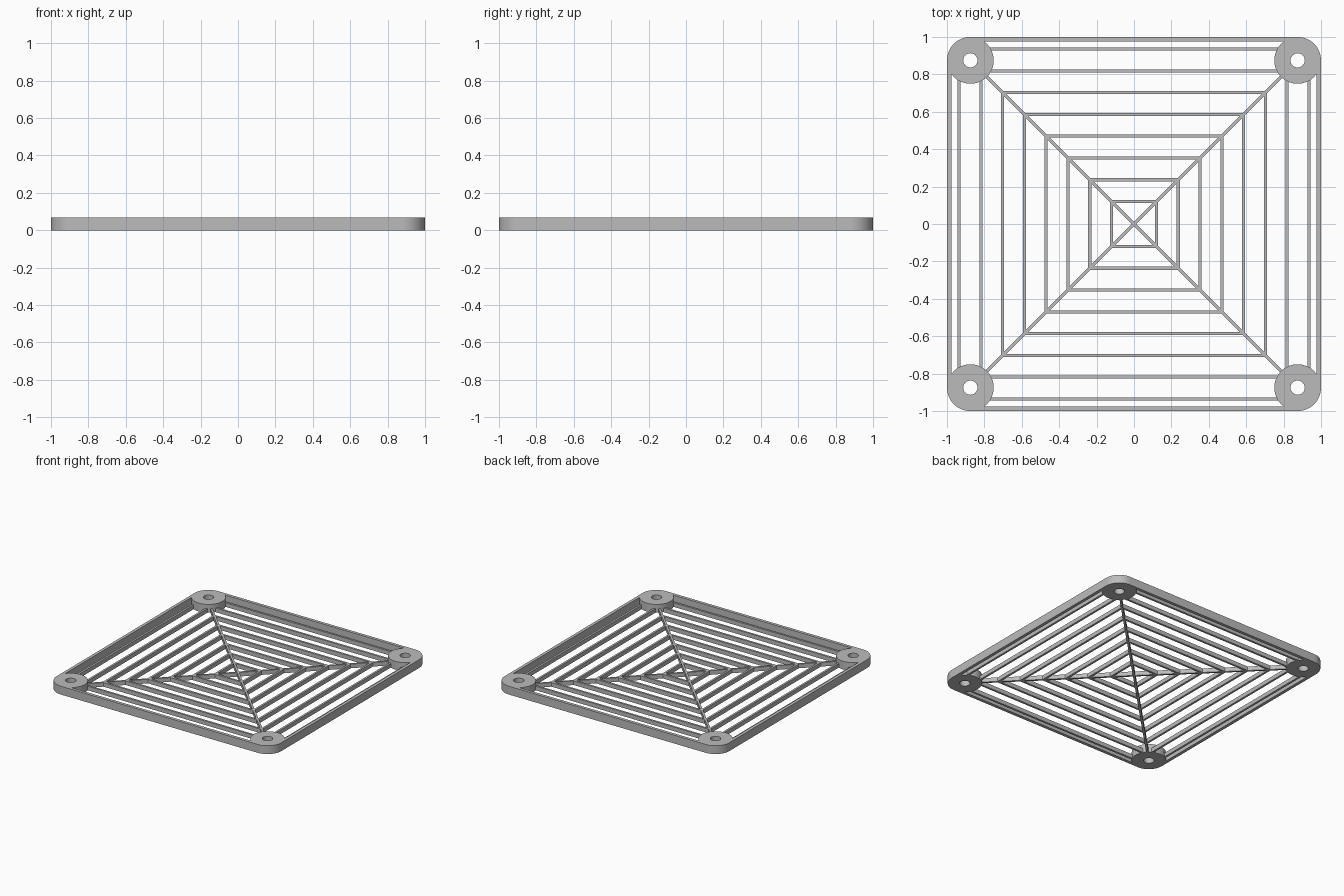
import bpy
import bmesh
from math import cos, sin, pi, radians, sqrt

if "Cube" in bpy.data.objects:
    bpy.data.objects.remove(bpy.data.objects["Cube"])

HEIGHT = 0.067      # frame and corner bosses
BAR_HEIGHT = 0.033  # grille bars sit low in the frame
BAR = 0.0165        # bar width
HOLE_POS = 0.875
BOSS_RADIUS = 0.125

grey = bpy.data.materials.new("plain grey")
grey.use_nodes = True
grey.diffuse_color = (0.5, 0.5, 0.5, 1)
grey.node_tree.nodes["Principled BSDF"].inputs["Base Color"].default_value = (0.5, 0.5, 0.5, 1)


def finish(name, bm):
    bmesh.ops.recalc_face_normals(bm, faces=bm.faces)
    mesh = bpy.data.meshes.new(name)
    bm.to_mesh(mesh)
    bm.free()
    mesh.materials.append(grey)
    obj = bpy.data.objects.new(name, mesh)
    bpy.context.collection.objects.link(obj)
    bpy.ops.object.select_all(action="DESELECT")
    obj.select_set(True)
    bpy.context.view_layer.objects.active = obj
    bpy.ops.object.shade_smooth_by_angle(angle=radians(30))
    return obj


def hollow_prism(name, outer, inner, height):
    """Upright wall between two matching outlines."""
    bm = bmesh.new()
    loops = [[bm.verts.new((x, y, z)) for x, y in pts]
             for pts, z in ((outer, 0), (outer, height), (inner, height), (inner, 0))]
    n = len(outer)
    for a in range(4):
        la, lb = loops[a], loops[(a + 1) % 4]
        for i in range(n):
            j = (i + 1) % n
            bm.faces.new((la[i], la[j], lb[j], lb[i]))
    return finish(name, bm)


def circle(cx, cy, radius, count=48):
    return [(cx + radius * cos(2 * pi * i / count), cy + radius * sin(2 * pi * i / count))
            for i in range(count)]


def square(half):
    return [(half, half), (-half, half), (-half, -half), (half, -half)]


def rounded_square(radius, steps=12):
    pts = []
    for k, (cx, cy) in enumerate(square(HOLE_POS)):
        for i in range(steps + 1):
            a = pi / 2 * (k + i / steps)
            pts.append((cx + radius * cos(a), cy + radius * sin(a)))
    return pts


# Outer frame with rounded corners
hollow_prism("outer_frame", rounded_square(BOSS_RADIUS), rounded_square(0.1), HEIGHT)

# Corner bosses with screw holes
for side, (cx, cy) in zip(("back_left", "back_right", "front_right", "front_left"), square(HOLE_POS)):
    hollow_prism("screw_boss_" + side, circle(cx, cy, BOSS_RADIUS), circle(cx, cy, 0.038), HEIGHT)

# Concentric square bars
for k in range(8):
    half = 0.12 + 0.1165 * k
    hollow_prism(f"square_bar_{k + 1}", square(half + BAR / 2), square(half - BAR / 2), BAR_HEIGHT)

# Diagonal spokes, ending inside the bosses
reach = HOLE_POS * sqrt(2) - 0.08
for name, angle in (("diagonal_spoke_a", 45), ("diagonal_spoke_b", -45)):
    bm = bmesh.new()
    bmesh.ops.create_cube(bm, size=1)
    bmesh.ops.scale(bm, verts=bm.verts, vec=(2 * reach, BAR, BAR_HEIGHT))
    bmesh.ops.translate(bm, verts=bm.verts, vec=(0, 0, BAR_HEIGHT / 2))
    finish(name, bm).rotation_euler.z = radians(angle)
